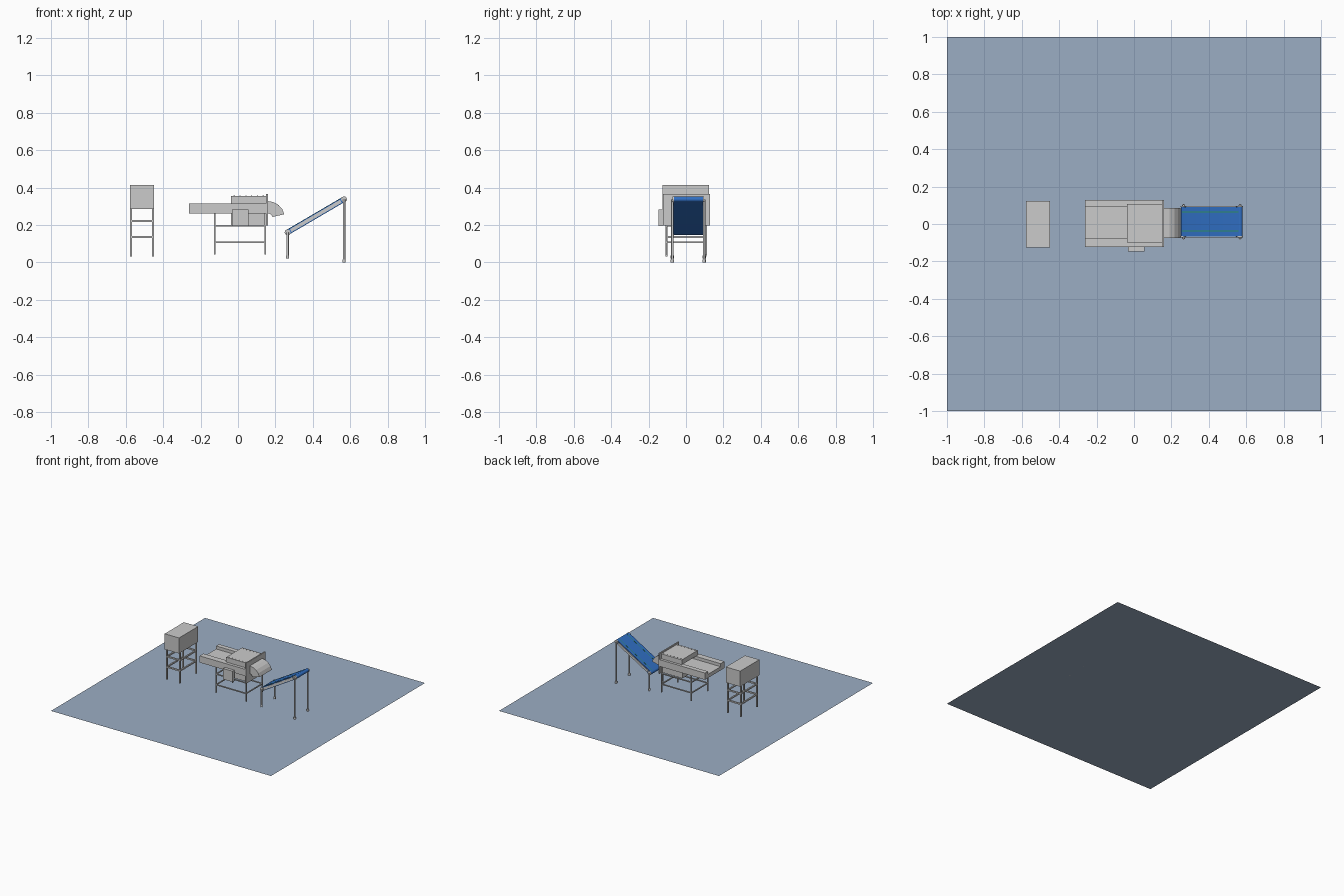
import bpy, bmesh, math
from mathutils import Vector

if "Cube" in bpy.data.objects:
    bpy.data.objects.remove(bpy.data.objects["Cube"])


def material(name, rgb):
    m = bpy.data.materials.new(name)
    m.diffuse_color = (*rgb, 1)
    m.use_nodes = True
    m.node_tree.nodes["Principled BSDF"].inputs["Base Color"].default_value = m.diffuse_color
    return m


BLUE = material("belt_blue", (0.03, 0.16, 0.55))
GREEN = material("stripe_green", (0.03, 0.3, 0.12))
FLOOR = material("floor_blue_grey", (0.33, 0.42, 0.55))


def finish(name, bm, mat=None, smooth=False):
    bmesh.ops.recalc_face_normals(bm, faces=bm.faces)
    me = bpy.data.meshes.new(name)
    bm.to_mesh(me)
    bm.free()
    ob = bpy.data.objects.new(name, me)
    bpy.context.collection.objects.link(ob)
    if mat:
        me.materials.append(mat)
    if smooth:
        bpy.context.view_layer.objects.active = ob
        ob.select_set(True)
        bpy.ops.object.shade_smooth_by_angle(angle=math.radians(35))
        ob.select_set(False)
    return ob


def box(name, x, y, z, mat=None):
    bm = bmesh.new()
    bmesh.ops.create_cube(bm, size=1)
    for v in bm.verts:
        v.co = [(r[0] + r[1]) / 2 + c * (r[1] - r[0]) for r, c in zip((x, y, z), v.co)]
    return finish(name, bm, mat)


def extrude(name, pts, axis, a, b, mat=None, smooth=False):
    """Extrude a closed profile: (x, z) along y or (y, z) along x."""
    bm = bmesh.new()
    vs = [bm.verts.new((a, p, z) if axis == "x" else (p, a, z)) for p, z in pts]
    f = bm.faces.new(vs)
    g = bmesh.ops.extrude_face_region(bm, geom=[f])
    move = Vector((b - a, 0, 0)) if axis == "x" else Vector((0, b - a, 0))
    bmesh.ops.translate(bm, vec=move, verts=[v for v in g["geom"] if isinstance(v, bmesh.types.BMVert)])
    return finish(name, bm, mat, smooth)


def rod(name, p, q, r, n=16):
    p, q = Vector(p), Vector(q)
    bm = bmesh.new()
    bmesh.ops.create_cone(bm, cap_ends=True, segments=n, radius1=r, radius2=r, depth=(q - p).length)
    bm.transform((q - p).to_track_quat("Z", "Y").to_matrix().to_4x4())
    bmesh.ops.translate(bm, vec=(p + q) / 2, verts=bm.verts)
    return finish(name, bm, None, True)


def stand(name, xs, ys, z0, z1, bars, t):
    """Four square legs joined by rails on every side."""
    h = t / 2
    for x in xs:
        for y in ys:
            box(name + "_leg", (x - h, x + h), (y - h, y + h), (z0, z1))
    for z in bars:
        for y in ys:
            box(name + "_long_rail", (xs[0] + h, xs[1] - h), (y - h, y + h), (z - h, z + h))
        for x in xs:
            box(name + "_cross_rail", (x - h, x + h), (ys[0] + h, ys[1] - h), (z - h, z + h))


# floor
bm = bmesh.new()
bmesh.ops.create_grid(bm, x_segments=1, y_segments=1, size=1)
finish("floor", bm, FLOOR)

# cabinet on its stand
box("cabinet", (-0.578, -0.448), (-0.126, 0.122), (0.285, 0.413))
stand("cabinet_stand", (-0.572, -0.454), (-0.105, 0.105), 0.032, 0.285, (0.22, 0.135), 0.011)

# machine tray with sunken channel
extrude("tray", [(-0.124, 0.26), (0.128, 0.26), (0.128, 0.315), (0.09, 0.315),
                 (0.09, 0.29), (-0.075, 0.29), (-0.075, 0.315), (-0.124, 0.315)], "x", -0.262, 0.152)
stand("machine_stand", (-0.125, 0.147), (-0.105, 0.108), 0.042, 0.26, (0.195, 0.108), 0.008)
box("lower_housing", (-0.037, 0.152), (-0.095, 0.1), (0.2, 0.26))

# hood with rows of bolts
box("hood", (-0.037, 0.152), (-0.1, 0.107), (0.315, 0.355))
for i in range(6):
    for y in (-0.088, 0.095):
        x = -0.02 + i * 0.031
        rod("hood_bolt", (x, y, 0.354), (x, y, 0.3575), 0.003, 8)

# end plate and control box
box("end_plate", (0.15, 0.16), (-0.124, 0.128), (0.198, 0.366))
box("control_box", (-0.032, 0.055), (-0.148, -0.124), (0.194, 0.282))

# curved outlet chute
arc = [math.radians(90 - 77 * i / 4) for i in range(5)]
curve = lambda r, angs: [(0.16 + r * math.cos(a), 0.237 + r * math.sin(a)) for a in angs]
extrude("outlet_chute", curve(0.09, arc) + curve(0.025, arc[::-1]), "y", -0.075, 0.085)

# inclined belt: loop around two end rollers
lo, hi = Vector((0.265, 0.16)), Vector((0.567, 0.337))
ang = math.atan2(hi.y - lo.y, hi.x - lo.x)
along = (hi - lo).normalized()
up = Vector((-along.y, along.x))
R = 0.014
pts = []
for c, start in ((hi, ang + math.pi / 2), (lo, ang - math.pi / 2)):
    for i in range(13):
        a = start - math.pi * i / 12
        pts.append(c + R * Vector((math.cos(a), math.sin(a))))
Y0, Y1 = -0.066, 0.09
extrude("conveyor_belt", pts, "y", Y0, Y1, BLUE, True)

# green belt stripes
for y in (-0.037, 0.064):
    s = [lo + up * (R - 0.001), hi + up * (R - 0.001), hi + up * (R + 0.0008), lo + up * (R + 0.0008)]
    extrude("belt_stripe", s, "y", y - 0.002, y + 0.002, GREEN)

# side rails, end bearings and round legs
for y, s in ((Y0, -1), (Y1, 1)):
    a, b = sorted((y, y + s * 0.006))
    p, q = lo + along * 0.02, hi - along * 0.02
    extrude("belt_side_rail", [p - up * 0.009, q - up * 0.009, q + up * 0.009, p + up * 0.009], "y", a, b)
    for c, z0, label in ((lo, 0.02, "low"), (hi, 0.0, "high")):
        rod(label + "_bearing", (c.x, a, c.y), (c.x, b + 0.001, c.y), 0.0155, 20)
        ly = y + s * 0.007
        rod(label + "_leg", (c.x, ly, z0), (c.x, ly, c.y), 0.0065)
        rod(label + "_foot", (c.x, ly, z0), (c.x, ly, z0 + 0.016), 0.009)
